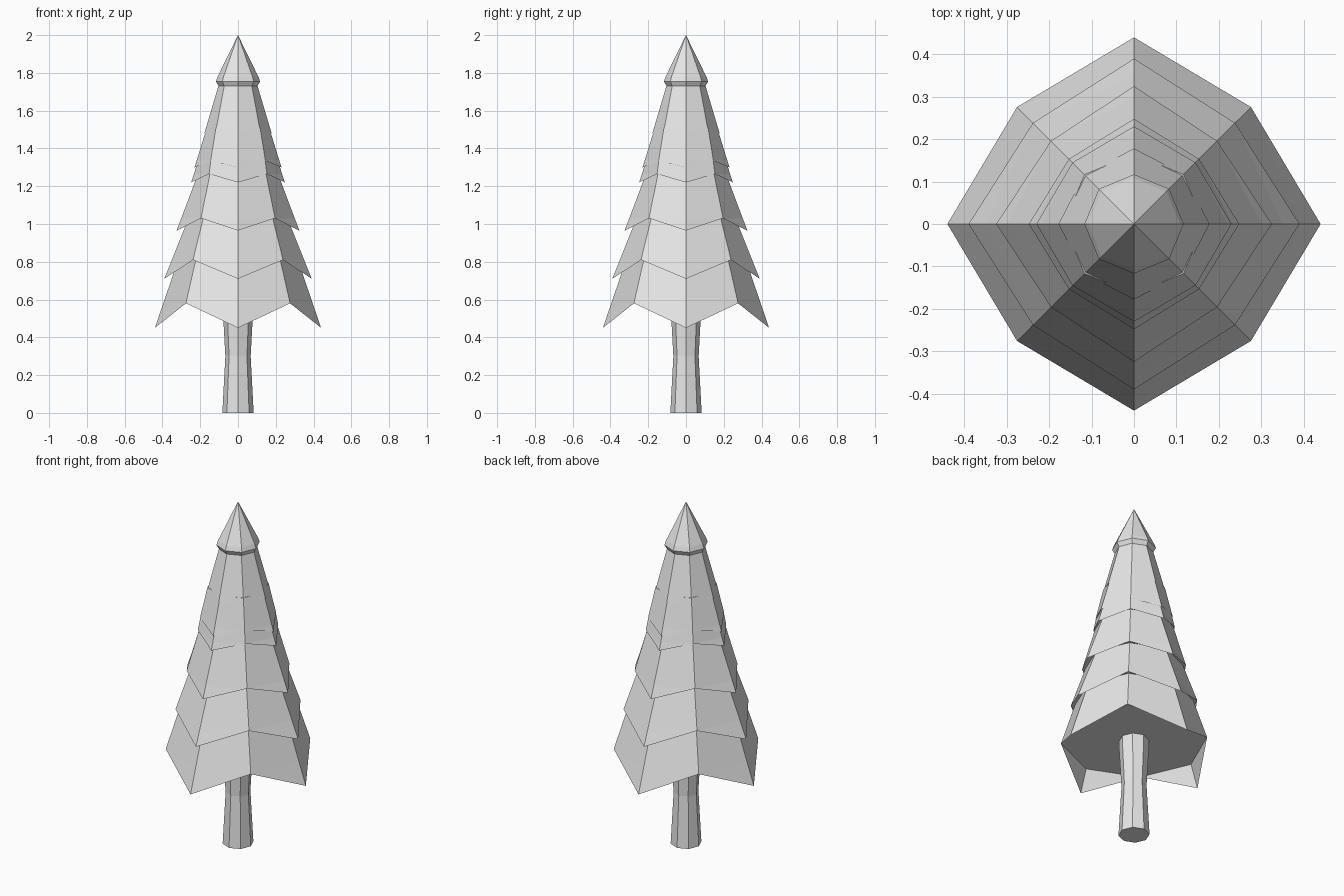
import bpy, bmesh
from math import sin, cos, pi

cube = bpy.data.objects.get("Cube")
if cube:
    bpy.data.objects.remove(cube, do_unlink=True)

SIDES = 8
GREY = (0.8, 0.8, 0.8, 1.0)
grey = bpy.data.materials.new("light_grey")
grey.use_nodes = True
grey.diffuse_color = GREY
bsdf = next(n for n in grey.node_tree.nodes if n.type == 'BSDF_PRINCIPLED')
bsdf.inputs["Base Color"].default_value = GREY


def ring(bm, z, r_axis, r_diag=None):
    """Octagon whose axis corners and diagonal corners may differ in radius."""
    radii = (r_axis, r_axis if r_diag is None else r_diag)
    return [bm.verts.new((radii[i % 2] * cos(2 * pi * i / SIDES),
                          radii[i % 2] * sin(2 * pi * i / SIDES), z))
            for i in range(SIDES)]


def bridge(bm, low, high):
    for i in range(SIDES):
        j = (i + 1) % SIDES
        bm.faces.new((low[i], low[j], high[j], high[i]))


def finish(bm, name):
    mesh = bpy.data.meshes.new(name)
    bm.to_mesh(mesh)
    bm.free()
    mesh.materials.append(grey)
    obj = bpy.data.objects.new(name, mesh)
    bpy.context.collection.objects.link(obj)
    return obj


def turned(name, profile, apex=None):
    """Eight-sided column from (radius, height) pairs, closed at both ends."""
    bm = bmesh.new()
    rings = [ring(bm, z, r) for r, z in profile]
    for low, high in zip(rings, rings[1:]):
        bridge(bm, low, high)
    bm.faces.new(rings[0][::-1])
    if apex is None:
        bm.faces.new(rings[-1])
    else:
        top = bm.verts.new((0, 0, apex))
        for i in range(SIDES):
            bm.faces.new((rings[-1][i], rings[-1][(i + 1) % SIDES], top))
    return finish(bm, name)


def tier(name, tip, notch, top):
    """Foliage layer with four drooping tips; arguments are (radius, height)."""
    bm = bmesh.new()
    t = (notch[1] - tip[1]) / (top[1] - tip[1])
    mid_r = tip[0] + t * (top[0] - tip[0])
    base = ring(bm, notch[1], mid_r, notch[0])
    upper = ring(bm, top[1], top[0])
    bridge(bm, base, upper)
    bm.faces.new(base[::-1])
    bm.faces.new(upper)
    # Drooping points hang below the flat underside
    for i in range(0, SIDES, 2):
        a = 2 * pi * i / SIDES
        point = bm.verts.new((tip[0] * cos(a), tip[0] * sin(a), tip[1]))
        bm.faces.new((point, base[(i + 1) % SIDES], base[i]))
        bm.faces.new((point, base[i], base[i - 1]))
    return finish(bm, name)


# Trunk with a slight waist
turned("trunk", [(0.083, 0), (0.067, 0.3), (0.079, 0.52), (0.079, 0.6)])

# Foliage from the bottom up
tiers = [
    ((0.44, 0.45), (0.39, 0.58), (0.30, 0.86)),
    ((0.39, 0.71), (0.337, 0.81), (0.25, 1.06)),
    ((0.325, 0.965), (0.277, 1.03), (0.203, 1.29)),
    ((0.248, 1.22), (0.217, 1.265), (0.19, 1.4)),
    ((0.23, 1.30), (0.205, 1.335), (0.165, 1.51)),
    ((0.178, 1.48), (0.166, 1.493), (0.098, 1.75)),
]
for n, (tip, notch, top) in enumerate(tiers, 1):
    tier(f"foliage_tier_{n}", tip, notch, top)

# Pointed crown
turned("treetop", [(0.103, 1.73), (0.117, 1.755), (0.108, 1.78)], apex=2.0)
